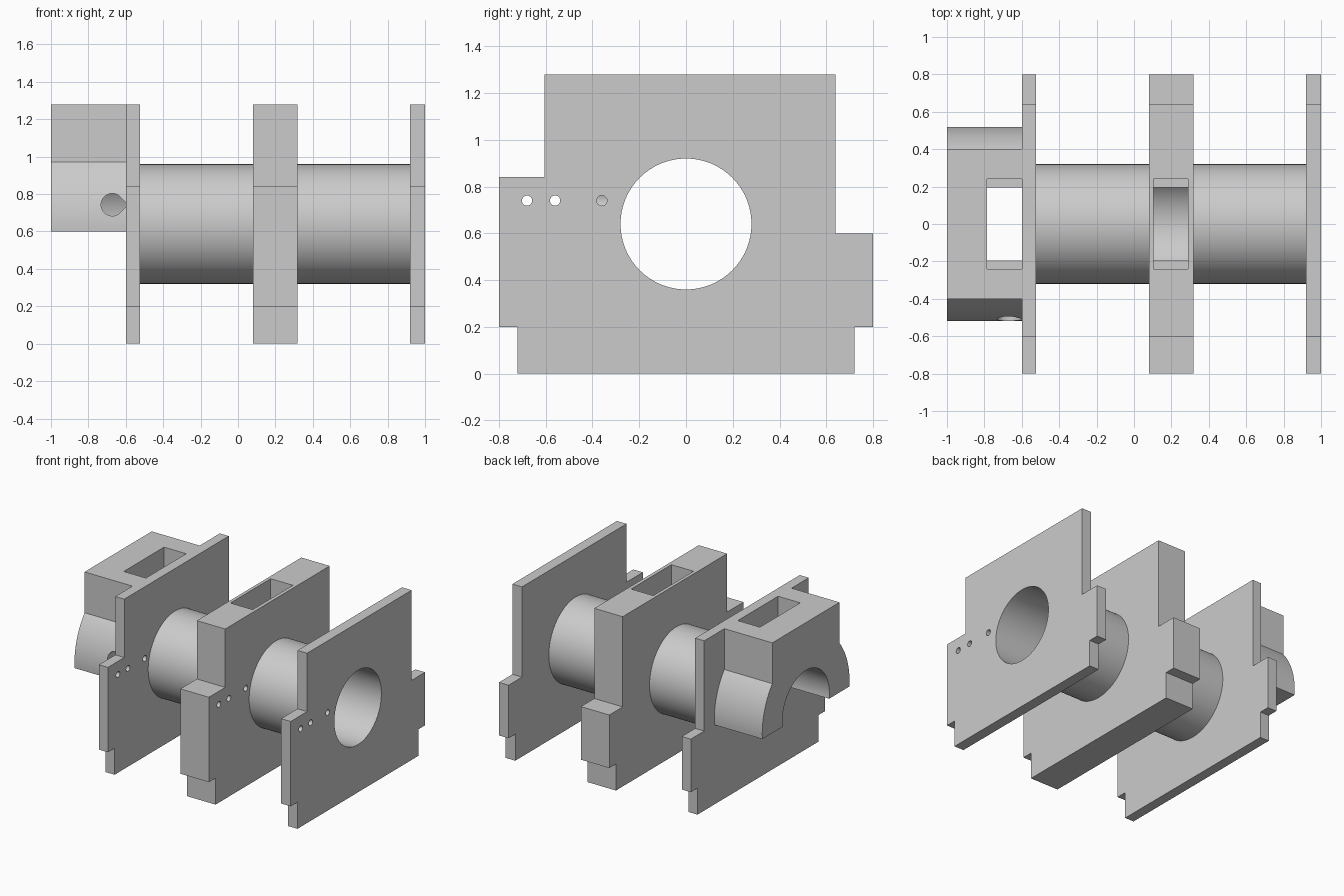
import bpy, bmesh
from math import radians, sin, cos, pi, asin, sqrt
from mathutils import Vector

cube = bpy.data.objects.get("Cube")
if cube:
    bpy.data.objects.remove(cube, do_unlink=True)

AXIS = 0.64          # height of the bore axis
BORE, TUBE, HOUSING = 0.28, 0.32, 0.52
SEG = 96

grey = bpy.data.materials.new("light grey")
grey.use_nodes = True
colour = (0.6, 0.6, 0.6, 1)
grey.diffuse_color = colour
grey.node_tree.nodes["Principled BSDF"].inputs["Base Color"].default_value = colour


def arc(radius, start, end, n, cy=0, cz=AXIS):
    """Points on a circle arc, angles in radians."""
    return [(cy + radius * cos(start + (end - start) * i / n),
             cz + radius * sin(start + (end - start) * i / n)) for i in range(n + 1)]


def circle(radius, n=SEG, cy=0, cz=AXIS):
    return arc(radius, 0, 2 * pi, n, cy, cz)[:-1]


def prism(name, outline, start, end, along="x"):
    """Extrude a closed outline along x (outline in y, z) or y (outline in x, z)."""
    bm = bmesh.new()
    place = (lambda p: (start, *p)) if along == "x" else (lambda p: (p[0], start, p[1]))
    face = bm.faces.new([bm.verts.new(place(p)) for p in outline])
    ext = bmesh.ops.extrude_face_region(bm, geom=[face])
    shift = Vector((end - start, 0, 0)) if along == "x" else Vector((0, end - start, 0))
    moved = [v for v in ext["geom"] if isinstance(v, bmesh.types.BMVert)]
    bmesh.ops.translate(bm, verts=moved, vec=shift)
    bmesh.ops.recalc_face_normals(bm, faces=bm.faces)
    mesh = bpy.data.meshes.new(name)
    bm.to_mesh(mesh)
    bm.free()
    mesh.materials.append(grey)
    obj = bpy.data.objects.new(name, mesh)
    bpy.context.collection.objects.link(obj)
    return obj


def finish(obj, cutters=()):
    """Cut the part, bake the result and smooth its curved faces."""
    for c in cutters:
        mod = obj.modifiers.new("cut", "BOOLEAN")
        mod.operation, mod.solver, mod.object = "DIFFERENCE", "EXACT", c
    graph = bpy.context.evaluated_depsgraph_get()
    baked = bpy.data.meshes.new_from_object(obj.evaluated_get(graph))
    obj.modifiers.clear()
    obj.data = baked
    for p in baked.polygons:
        p.use_smooth = True
    baked.set_sharp_from_angle(angle=radians(25))


def slot_cutter(x0, x1):
    w, floor = 0.24, 0.84
    return prism("slot_cutter", [(-w, floor), (w, floor), (w, 1.4), (-w, 1.4)], x0, x1)


# Cutters: main bore, wire holes, slots and teardrop port
bore = prism("bore_cutter", circle(BORE), -1.2, 1.2)
wires = [prism("wire_cutter", circle(0.022, 24, y, 0.74), -0.675, 1.2)
         for y in (-0.68, -0.56, -0.36)]
housing_slot = slot_cutter(-0.785, -0.58)
middle_slot = slot_cutter(0.105, 0.29)
port_x, port_z, port_r = -0.672, 0.743, 0.06
port = prism("port_cutter", arc(port_r, pi / 4, 7 * pi / 4, 36, port_x, port_z)
             + [(port_x + port_r * sqrt(2), port_z)], -0.7, -0.2, "y")

# Stepped plates
plate = [(-0.72, 0), (0.72, 0), (0.72, 0.2), (0.8, 0.2), (0.8, 0.6), (0.64, 0.6),
         (0.64, 1.28), (-0.605, 1.28), (-0.605, 0.84), (-0.8, 0.84), (-0.8, 0.2), (-0.72, 0.2)]
for name, x0, x1, extra in (("right_plate", -0.6, -0.525, []),
                            ("middle_plate", 0.08, 0.317, [middle_slot]),
                            ("left_plate", 0.92, 1.0, [])):
    finish(prism(name, plate, x0, x1), [bore, *wires, *extra])

# Tubes between the plates
for name, x0, x1 in (("right_tube", -0.525, 0.08), ("left_tube", 0.317, 0.92)):
    finish(prism(name, circle(TUBE), x0, x1), [bore])

# Half-round housing with a square top and an open underside
base, half, top = 0.6, 0.4, 1.28
low = asin((base - AXIS) / HOUSING)
high = pi / 2 - asin(half / HOUSING)
inner = asin((base - AXIS) / BORE)
outline = (arc(HOUSING, low, high, 16) + [(half, top), (-half, top)]
           + arc(HOUSING, pi - high, pi - low, 16)
           + arc(BORE, pi - inner, inner, 52))
finish(prism("housing", outline, -1.0, -0.6), [housing_slot, port, wires[2]])

for c in [bore, housing_slot, middle_slot, port, *wires]:
    bpy.data.objects.remove(c, do_unlink=True)
